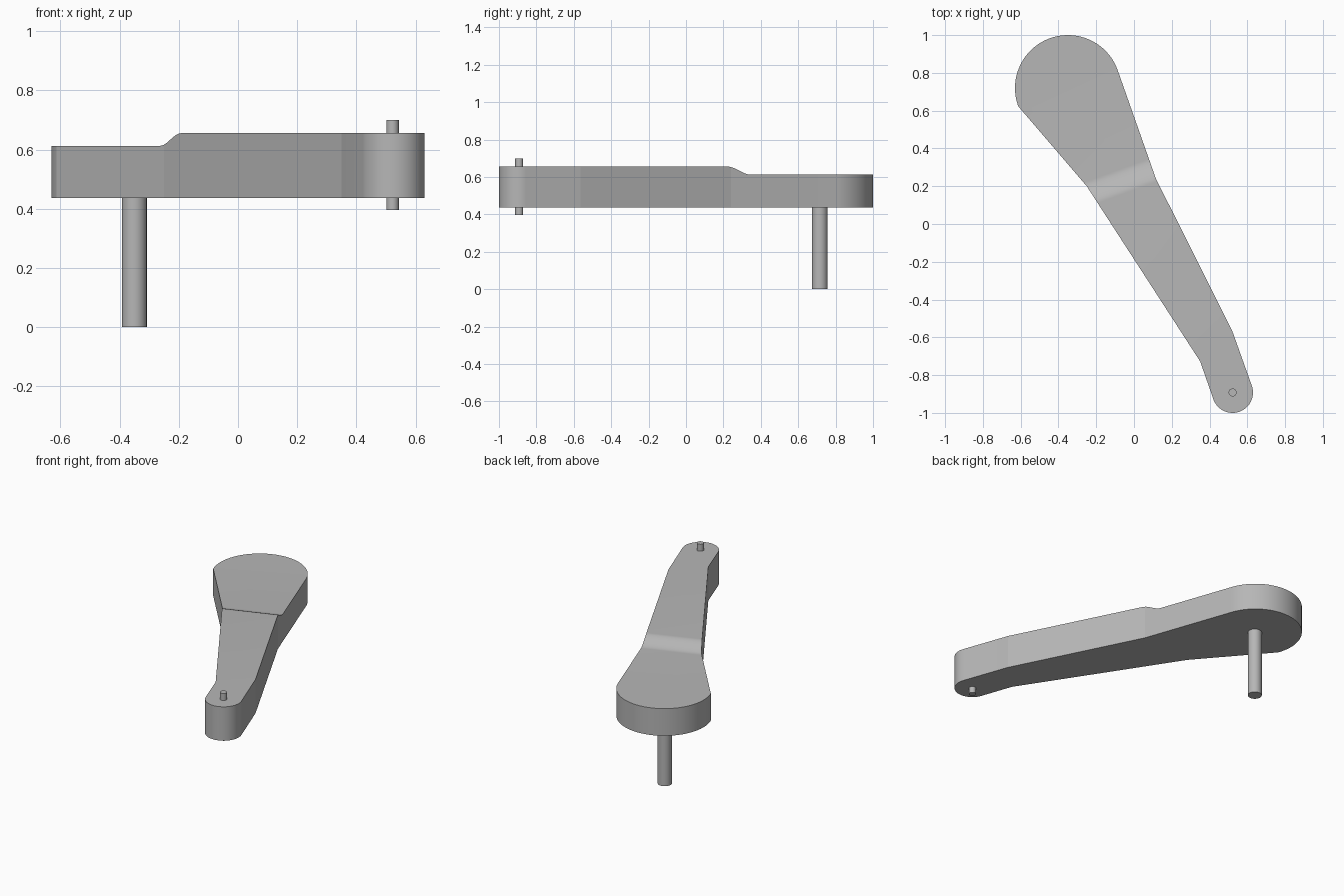
import bpy
import bmesh
from math import atan2, cos, sin, tau, radians
from mathutils import Vector

cube = bpy.data.objects.get("Cube")
if cube:
    bpy.data.objects.remove(cube, do_unlink=True)

GREY = (0.47, 0.47, 0.47, 1)
grey = bpy.data.materials.new("plain grey")
grey.use_nodes = True
grey.diffuse_color = GREY
grey.node_tree.nodes["Principled BSDF"].inputs["Base Color"].default_value = GREY

BOTTOM, LOW_TOP, HIGH_TOP = 0.437, 0.612, 0.655
HUB, TIP = Vector((-0.35, 0.72)), Vector((0.522, -0.892))


def finish(obj, angle):
    obj.data.materials.append(grey)
    bpy.ops.object.select_all(action='DESELECT')
    obj.select_set(True)
    bpy.context.view_layer.objects.active = obj
    bpy.ops.object.shade_smooth_by_angle(angle=radians(angle))


def arc(center, radius, start, end, steps):
    """Counter-clockwise arc between the directions of two points."""
    a, b = [atan2(p[1] - center.y, p[0] - center.x) for p in (start, end)]
    sweep = (b - a) % tau
    return [(center.x + radius * cos(a + sweep * i / steps),
             center.y + radius * sin(a + sweep * i / steps))
            for i in range(steps + 1)]


def pin(name, center, radius, z0, z1):
    bpy.ops.mesh.primitive_cylinder_add(
        vertices=48, radius=radius, depth=z1 - z0,
        location=(center.x, center.y, (z0 + z1) / 2))
    obj = bpy.context.object
    obj.name = name
    finish(obj, 30)


# Arm outline: round hub, tapering waist, round tip
outline = arc(HUB, 0.28, (-0.08, 0.807), (-0.614, 0.622), 64)
outline += [(-0.25, 0.20), (0.35, -0.727)]
outline += arc(TIP, 0.108, (0.423, -0.934), (0.624, -0.85), 64)
outline += [(0.519, -0.563), (0.116, 0.24)]

bm = bmesh.new()
base = bm.faces.new([bm.verts.new((x, y, BOTTOM)) for x, y in outline])
top = bmesh.ops.extrude_face_region(bm, geom=[base])["geom"]
for v in top:
    if isinstance(v, bmesh.types.BMVert):
        v.co.z = HIGH_TOP

# Slanted S-shaped step down towards the hub
across = Vector((-0.34, 0.94, 0)).normalized()
START, END, STRIPS = 0.17, 0.298, 16
for i in range(STRIPS + 1):
    d = START + (END - START) * i / STRIPS
    bmesh.ops.bisect_plane(bm, geom=bm.verts[:] + bm.edges[:] + bm.faces[:],
                           plane_co=across * d, plane_no=across, dist=1e-5)
for v in bm.verts:
    if v.co.z > LOW_TOP:
        t = (v.co.dot(across) - START) / (END - START)
        t = min(max(t, 0), 1)
        v.co.z = HIGH_TOP + (LOW_TOP - HIGH_TOP) * t * t * (3 - 2 * t)

bmesh.ops.recalc_face_normals(bm, faces=bm.faces[:])
mesh = bpy.data.meshes.new("arm")
bm.to_mesh(mesh)
bm.free()
arm = bpy.data.objects.new("arm", mesh)
bpy.context.collection.objects.link(arm)
finish(arm, 6.5)

# Drive post below the hub and small pin through the tip
pin("hub_post", HUB - Vector((0, 0.005)), 0.042, 0, BOTTOM + 0.02)
pin("tip_pin", TIP, 0.021, 0.396, 0.70)
